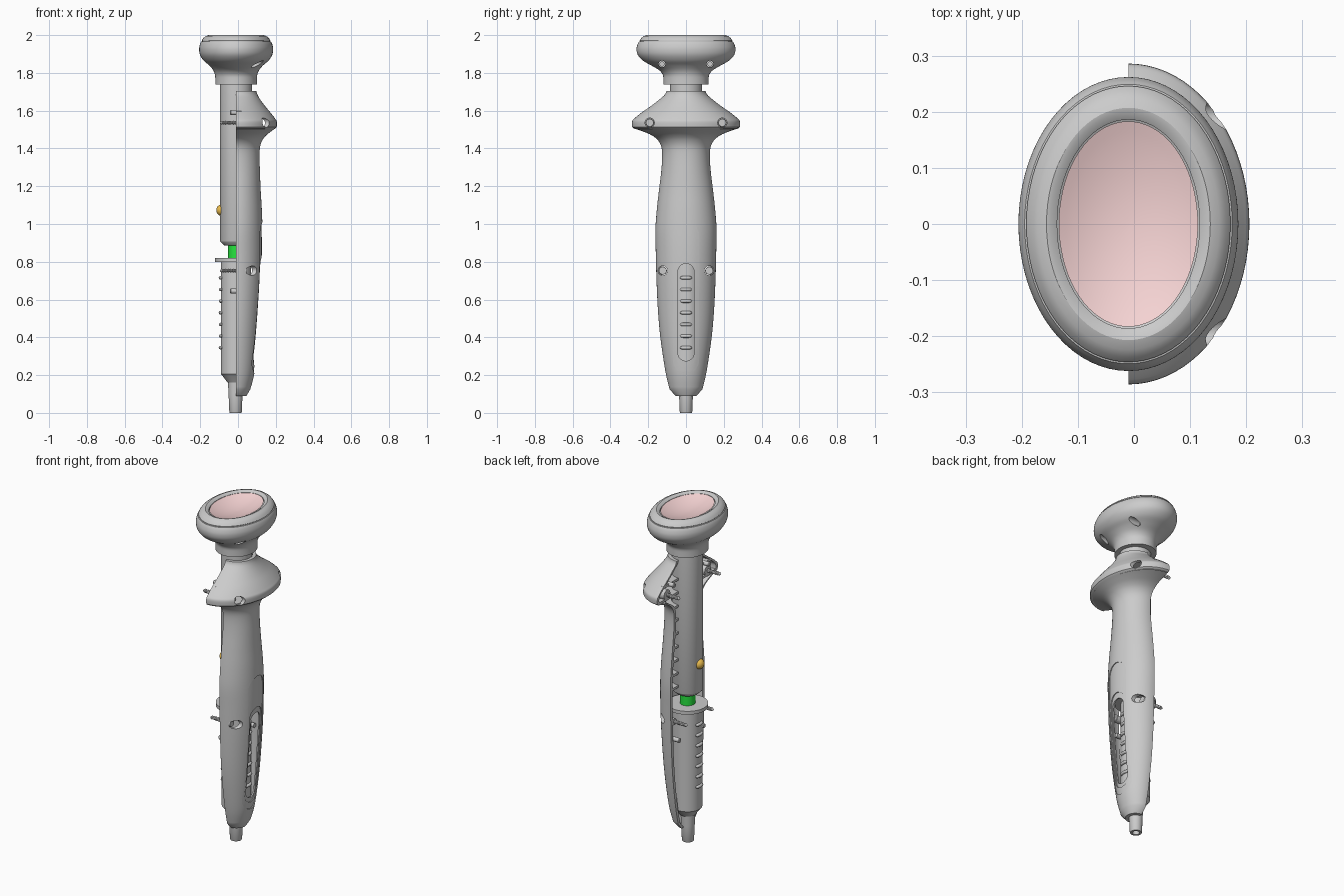
import bpy, bmesh
from math import sin, cos, pi, sqrt, radians

if "Cube" in bpy.data.objects:
    bpy.data.objects.remove(bpy.data.objects["Cube"])

CX = -0.01          # handle axis, also the plane where the housing is split


def loft(name, rings, color=None, angle=32):
    """Skin a list of closed point loops and cap both ends."""
    bm = bmesh.new()
    vs = [[bm.verts.new(p) for p in r] for r in rings]
    n = len(vs[0])
    for a, b in zip(vs, vs[1:]):
        for i in range(n):
            j = (i + 1) % n
            bm.faces.new((a[i], a[j], b[j], b[i]))
    bm.faces.new(vs[0])
    bm.faces.new(vs[-1])
    bmesh.ops.recalc_face_normals(bm, faces=bm.faces)
    me = bpy.data.meshes.new(name)
    bm.to_mesh(me)
    bm.free()
    ob = bpy.data.objects.new(name, me)
    bpy.context.collection.objects.link(ob)
    if color:
        mat = bpy.data.materials.new(name)
        mat.diffuse_color = color
        mat.use_nodes = True
        mat.node_tree.nodes["Principled BSDF"].inputs["Base Color"].default_value = mat.diffuse_color
        me.materials.append(mat)
    smooth(ob, angle)
    return ob


def activate(ob):
    bpy.ops.object.select_all(action='DESELECT')
    ob.select_set(True)
    bpy.context.view_layer.objects.active = ob


def smooth(ob, angle=32):
    activate(ob)
    bpy.ops.object.shade_smooth_by_angle(angle=radians(angle))


def cut(ob, cutter):
    m = ob.modifiers.new("cut", 'BOOLEAN')
    m.operation, m.solver, m.object = 'DIFFERENCE', 'EXACT', cutter
    activate(ob)
    bpy.ops.object.modifier_apply(modifier=m.name)
    bpy.data.objects.remove(cutter)


def spline(pts, n=4):
    """Catmull-Rom through profile points."""
    p = [pts[0]] + pts + [pts[-1]]
    out = []
    for a, b, c, d in zip(p, p[1:], p[2:], p[3:]):
        for k in range(n):
            t = k / n
            out.append(tuple(0.5 * (2*w1 + (w2-w0)*t + (2*w0-5*w1+4*w2-w3)*t*t + (3*w1-w0-3*w2+w3)*t**3)
                             for w0, w1, w2, w3 in zip(a, b, c, d)))
    return out + [pts[-1]]


def lathe(name, prof, cx=CX, seg=48, **kw):
    """Round or elliptical turned part; profile rows are (z, rx[, ry])."""
    return loft(name, [[(cx + r[1]*cos(2*pi*i/seg), r[-1]*sin(2*pi*i/seg), r[0]) for i in range(seg)]
                       for r in prof], **kw)


def rod(name, prof, y, z, seg=24):
    """Turned part lying along x; profile rows are (x, r)."""
    ob = lathe(name, prof, cx=0, seg=seg)
    ob.rotation_euler = (0, pi/2, 0)
    ob.location = (0, y, z)
    bpy.context.view_layer.update()
    return ob


def c_loop(z, ro, ri, seg=40):
    """C-shaped section: outer half ellipse out, inner half ellipse back."""
    ang = [-pi/2 + pi*i/seg for i in range(seg + 1)]
    return ([(CX + ro[0]*cos(a), ro[1]*sin(a), z) for a in ang] +
            [(CX + ri[0]*cos(a), ri[1]*sin(a), z) for a in reversed(ang)])


# Housing half: rows of (z, rx, ry)
grip = spline([(.125, .075, .087), (.2, .095, .105), (.3, .108, .122), (.42, .119, .138), (.55, .128, .149),
               (.7, .137, .156), (.85, .141, .16), (.97, .14, .162), (1.08, .136, .154), (1.18, .13, .143),
               (1.28, .126, .131), (1.36, .124, .126), (1.41, .127, .131), (1.445, .14, .15),
               (1.47, .16, .182), (1.49, .185, .228), (1.508, .21, .28)])
shoulder = spline([(1.513, .215, .285), (1.543, .215, .285), (1.56, .205, .272), (1.59, .182, .235),
                   (1.625, .153, .185), (1.66, .127, .14), (1.685, .113, .112), (1.703, .108, .104)])
shell_rows = [(.09, .055, .055)] + grip + shoulder
T = .019


def size_at(z):
    for a, b in zip(shell_rows, shell_rows[1:]):
        if z <= b[0]:
            t = (z - a[0]) / (b[0] - a[0])
            return a[1] + t*(b[1]-a[1]), a[2] + t*(b[2]-a[2])


def surface_x(y, z):
    rx, ry = size_at(z)
    return CX + rx * sqrt(max(0, 1 - (y/ry)**2))


def slot_cutter(z0, z1, w, depth):
    """Stadium cutter whose floor follows the housing surface."""
    end = [w * (1 - cos(pi/2*k/10)) for k in range(11)]
    zs = [z0+e for e in end] + [z0+w + (z1-z0-2*w)*k/24 for k in range(1, 24)] + [z1-e for e in reversed(end)]
    rings = []
    for z in zs:
        d = max(0, w - z + z0, w - z1 + z)
        h = max(.003, sqrt(max(0, w*w - d*d)))
        rings.append([(surface_x(h*k/5, z) - depth, h*k/5, z) for k in range(-5, 6)] + [(.3, h, z), (.3, -h, z)])
    return loft("slot_cutter", rings)


shell = loft("half_housing", [c_loop(z, (rx, ry), (rx-T, ry-T)) for z, rx, ry in shell_rows])
cut(shell, slot_cutter(.21, 1.01, .07, .005))
cut(shell, slot_cutter(.25, .825, .054, .011))
cut(shell, slot_cutter(.275, .79, .043, .05))

# Screws, their bosses and locating pins on both sides of the housing
for s in (-1, 1):
    for y, z, floor, rb in ((.192, 1.536, .095, .03), (.123, .753, .035, .02)):
        y *= s
        cut(shell, rod("hole_cutter", [(floor, .025), (.4, .025)], y, z))
        rod("screw_boss", [(CX, rb), (floor - .005, rb)], y, z)
        thread = [(-.09 + .0045*k, .011 if k % 2 else .007) for k in range(19)]
        rod("screw", [(-.096, .002)] + thread + [(floor, .01), (floor, .022), (floor + .012, .02)], y, z, 16)
    rod("upper_pin", [(-.042, .01), (-.038, .013), (.06, .013)], s*.165, 1.59)
    rod("lower_pin", [(-.042, .01), (-.038, .013), (.03, .013)], s*.115, .645)
smooth(shell)

# Stiffening ribs inside the housing
for k in range(9):
    z = .95 + .08*k
    rx, ry = size_at(z)
    loft("rib", [c_loop(z + dz, (rx - T/2, ry - T/2), (.087, .087)) for dz in (-.007, .007)])

# Head with seam groove and dished top
head_side = spline([(1.765, .11, .12), (1.79, .112, .123), (1.815, .122, .143), (1.84, .143, .185),
                    (1.865, .172, .228), (1.895, .191, .255), (1.925, .196, .262), (1.95, .192, .257),
                    (1.966, .185, .249)])
head = lathe("head", [(1.738, .11, .12)] + head_side +
             [(1.967, .18, .244), (1.971, .18, .244), (1.972, .182, .246), (1.984, .174, .237), (1.994, .162, .224),
              (2, .146, .207), (1.998, .138, .198), (1.99, .127, .186), (1.982, .127, .186),
              (1.95, .08, .12), (1.94, .01, .015)], seg=72)
for s in (-1, 1):
    cut(head, rod("hole_cutter", [(.05, .018), (.3, .018)], s*.127, 1.847))
    rod("head_screw", [(.045, .013), (.058, .013)], s*.127, 1.847)
smooth(head)
lens = [(1.99 - .032*(1 - f*f), .124*f, .183*f) for f in (1, .9, .8, .65, .5, .35, .2, .05, .005)]
lathe("dish_pad", [(1.945, .06, .09)] + lens, seg=72, color=(.94, .67, .67, 1))

# Upper tube, indicator light and green coupling
lathe("upper_tube", [(.885, .06), (.905, .083), (.91, .085), (1.745, .085)])
lamp = [(-.115 + .03*(1 - cos(a)), .03*sin(a) + .001) for a in [pi/2*k/8 for k in range(9)]]
rod("indicator_light", lamp, 0, 1.073)
light = bpy.data.materials.new("amber")
light.diffuse_color = (.85, .52, .08, 1)
light.use_nodes = True
light.node_tree.nodes["Principled BSDF"].inputs["Base Color"].default_value = light.diffuse_color
bpy.data.objects["indicator_light"].data.materials.append(light)
lathe("coupling", [(.81, .042), (.9, .042)], color=(.02, .78, .05, 1))

# Lower slider with flange, grip ridges and hollow tip
lathe("flange", [(.8, .112), (.82, .112)])
lathe("slider", [(.16, .045), (.2, .075), (.205, .08), (.805, .08)])
for k in range(7):
    z = .345 + .0617*k
    for side in (-1, 1):
        rows = []
        for i in range(13):
            y = -.031 + .062*i/12
            r = .009 * max(.15, sqrt(1 - min(1, abs(y)/.0315)**6))
            x = CX + side * (sqrt(.08**2 - y*y) + .003)
            rows.append([(x + side*r*cos(2*pi*j/12), y, z + r*sin(2*pi*j/12)) for j in range(12)])
        loft("grip_ridge", rows)
lathe("tip", [(.06, .018), (.004, .018), (0, .02), (0, .031), (.004, .033), (.1, .037), (.18, .041)], cx=CX-.003)
